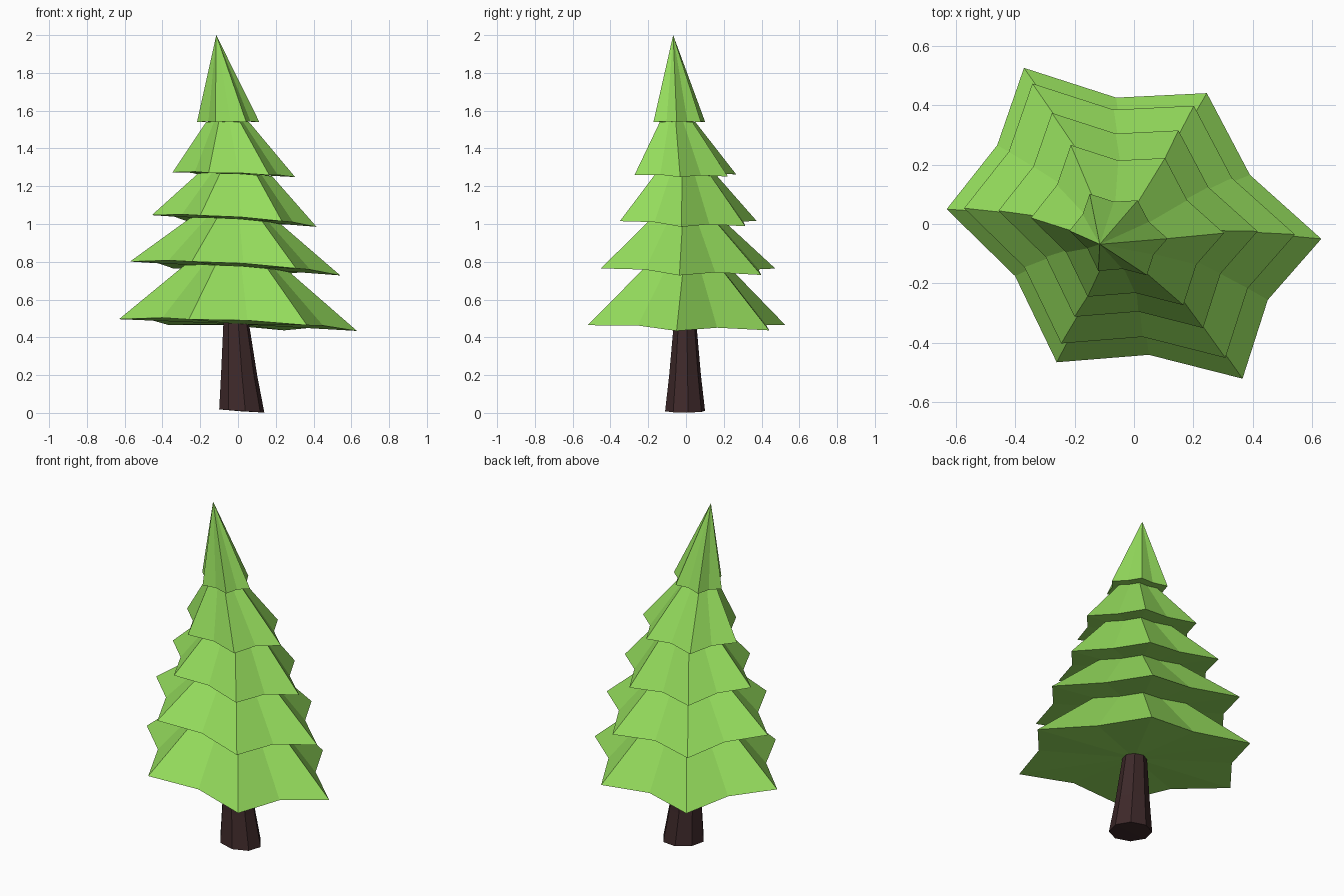
import bpy, bmesh, math

if "Cube" in bpy.data.objects:
    bpy.data.objects.remove(bpy.data.objects["Cube"])

def material(name, rgb):
    m = bpy.data.materials.new(name)
    m.diffuse_color = (*rgb, 1)
    m.use_nodes = True
    m.node_tree.nodes["Principled BSDF"].inputs["Base Color"].default_value = m.diffuse_color
    return m

green = material("leaf green", (0.30, 0.72, 0.108))
brown = material("dark bark", (0.048, 0.022, 0.023))

def finish(bm, name, mat):
    bmesh.ops.recalc_face_normals(bm, faces=bm.faces)
    me = bpy.data.meshes.new(name)
    bm.to_mesh(me)
    bm.free()
    me.materials.append(mat)
    ob = bpy.data.objects.new(name, me)
    bpy.context.collection.objects.link(ob)
    return ob

def solid(name, mat, rings, bottom, top):
    """Skin stacked rings and close both ends with fans to a centre point."""
    bm = bmesh.new()
    rows = [[bm.verts.new(p) for p in r] for r in rings]
    n = len(rows[0])
    lo, hi = bm.verts.new(bottom), bm.verts.new(top)
    for i in range(n):
        j = (i + 1) % n
        for a, b in zip(rows, rows[1:]):
            bm.faces.new((a[i], a[j], b[j], b[i]))
        bm.faces.new((lo, rows[0][j], rows[0][i]))
        bm.faces.new((hi, rows[-1][i], rows[-1][j]))
    return finish(bm, name, mat)

# Irregular six-pointed branch outline, tips and notches alternating
STAR = [(0.63, -0.05), (0.39, 0.165), (0.245, 0.44), (-0.06, 0.425),
        (-0.37, 0.525), (-0.46, 0.265), (-0.63, 0.05), (-0.40, -0.175),
        (-0.26, -0.465), (0.05, -0.44), (0.365, -0.52), (0.45, -0.255)]

# Tiers: outline scale, centre x, y, base z, tilt x, tilt y
BASES = [(1.0, 0.0, 0.0, 0.465, -0.052, -0.035),
         (0.883, -0.015, 0.009, 0.764, -0.07, -0.05),
         (0.692, -0.02, 0.010, 1.015, -0.075, -0.05),
         (0.515, -0.022, -0.005, 1.26, -0.04, -0.02),
         (0.262, -0.052, -0.036, 1.54, 0.0, 0.0)]
# Upper ring of each tier: scale, centre x, y
TOPS = [(0.44, -0.005, 0.005), (0.38, -0.012, 0.0),
        (0.31, -0.015, -0.005), (0.18, -0.055, -0.045)]

def plane(base, x, y):
    return base[3] + base[4] * x + base[5] * y

def ring(s, cx, cy, base, lift):
    pts = []
    for i, (px, py) in enumerate(STAR):
        x, y = cx + s * px, cy + s * py
        pts.append((x, y, plane(base, x, y) + (lift * s if i % 2 else 0)))
    return pts

# Branch tiers
for k, b in enumerate(BASES):
    low = ring(*b[:3], b, 0.012)
    centre = (b[1], b[2], plane(b, b[1], b[2]) + 0.005)
    if k < len(TOPS):
        s, cx, cy = TOPS[k]
        nxt = BASES[k + 1]
        rings = [low, ring(s, cx, cy, nxt, 0.012)]
        top = (cx, cy, plane(nxt, cx, cy) + 0.01)
    else:
        rings, top = [low], (-0.115, -0.068, 2.0)
    solid(f"branch_tier_{k + 1}", green, rings, centre, top)

# Flared eight-sided trunk
def circle(cx, cy, rx, ry, z, tilt):
    out = []
    for i in range(8):
        a = math.tau * (i + 0.2) / 8
        x = rx * math.cos(a)
        out.append((cx + x, cy + ry * math.sin(a), z - tilt * x))
    return out

solid("trunk", brown,
      [circle(0.02, -0.005, 0.121, 0.107, 0.01, 0.07),
       circle(0.006, -0.005, 0.097, 0.085, 0.2, 0.03),
       circle(-0.01, -0.005, 0.068, 0.06, 0.48, 0.0)],
      (0.02, -0.005, 0.008), (-0.01, -0.005, 0.48))
